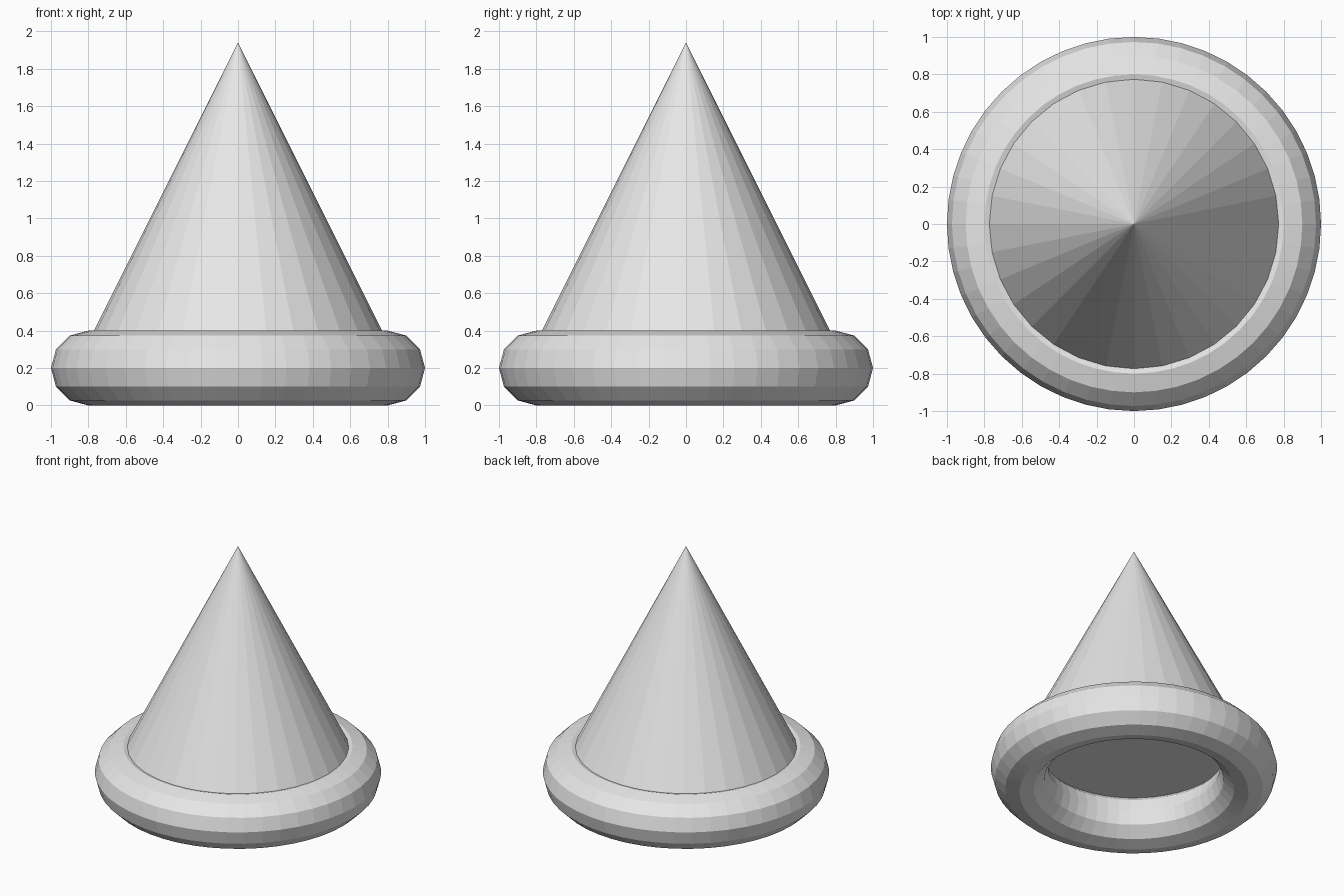
import bpy

cube = bpy.data.objects.get("Cube")
if cube:
    bpy.data.objects.remove(cube, do_unlink=True)

# Single plain grey
grey = bpy.data.materials.new("plain grey")
grey.use_nodes = True
colour = (0.8, 0.8, 0.8, 1)
grey.diffuse_color = colour
for node in grey.node_tree.nodes:
    if node.type == 'BSDF_PRINCIPLED':
        node.inputs["Base Color"].default_value = colour


def finish(name):
    obj = bpy.context.object
    obj.name = name
    obj.data.materials.clear()
    obj.data.materials.append(grey)
    bpy.ops.object.shade_flat()


# Thick faceted ring lying on the ground
ring_radius, tube_radius = 0.8, 0.2
bpy.ops.mesh.primitive_torus_add(
    major_radius=ring_radius, minor_radius=tube_radius,
    major_segments=48, minor_segments=12, location=(0, 0, tube_radius))
finish("base_ring")

# Closed cone whose base is sunk into the ring
cone_base, cone_height = 0.34, 1.6
bpy.ops.mesh.primitive_cone_add(
    vertices=32, radius1=ring_radius, radius2=0, depth=cone_height,
    location=(0, 0, cone_base + cone_height / 2))
finish("cone")
